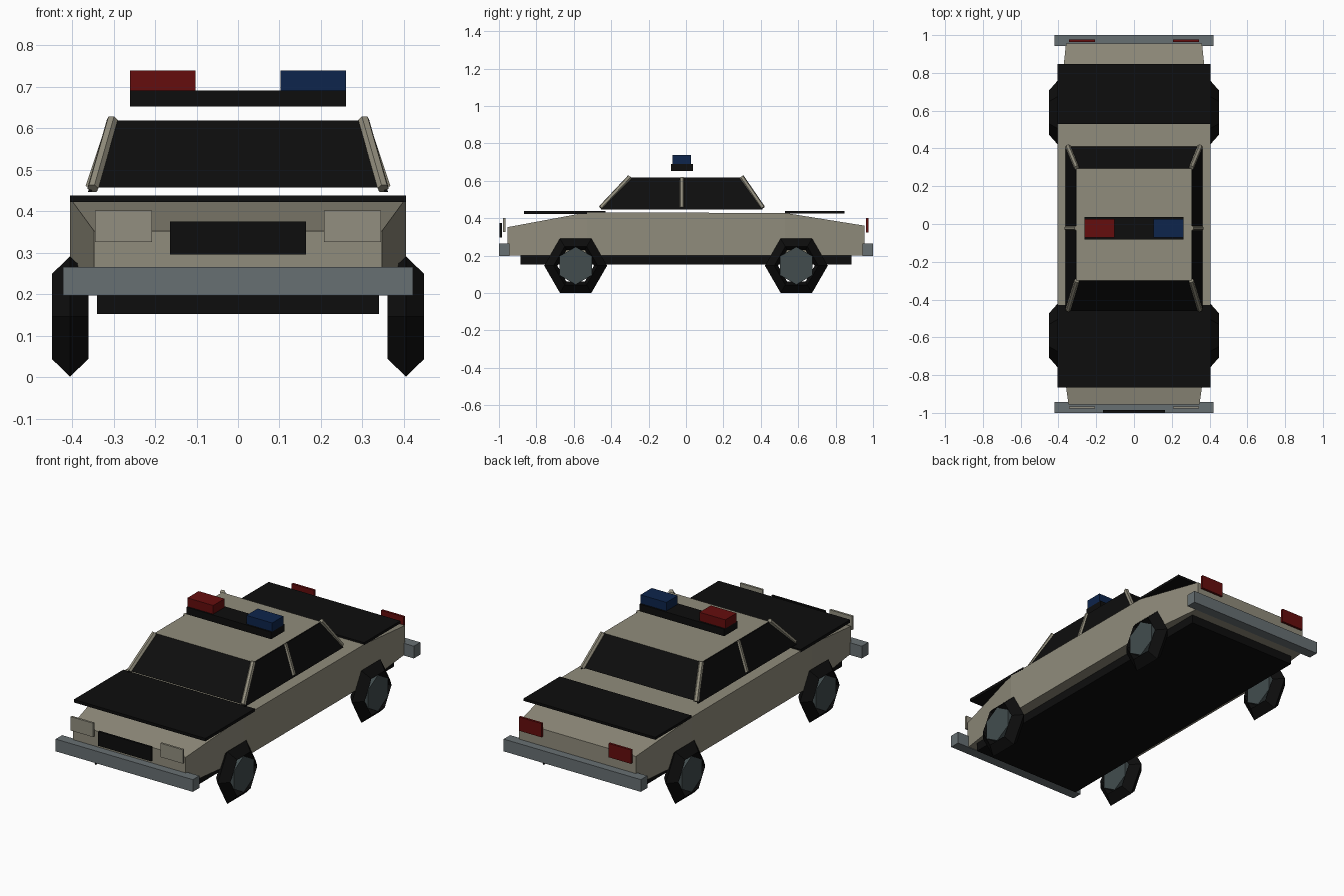
import bpy, bmesh, math
from mathutils import Vector

if "Cube" in bpy.data.objects:
    bpy.data.objects.remove(bpy.data.objects["Cube"])


def material(name, rgb):
    m = bpy.data.materials.new(name)
    m.diffuse_color = (*rgb, 1)
    m.use_nodes = True
    m.node_tree.nodes["Principled BSDF"].inputs["Base Color"].default_value = m.diffuse_color
    return m


BEIGE = material("beige paint", (0.28, 0.262, 0.2))
LAMP = material("headlight cream", (0.29, 0.275, 0.215))
BLACK = material("black", (0.004, 0.004, 0.004))
STEEL = material("bumper grey", (0.137, 0.16, 0.17))
HUB = material("hub grey", (0.054, 0.073, 0.076))
RED = material("red light", (0.13, 0.004, 0.004))
BLUE = material("blue light", (0.004, 0.018, 0.072))


def finish(name, bm, *mats):
    bmesh.ops.recalc_face_normals(bm, faces=bm.faces[:])
    me = bpy.data.meshes.new(name)
    bm.to_mesh(me)
    bm.free()
    for m in mats:
        me.materials.append(m)
    ob = bpy.data.objects.new(name, me)
    bpy.context.collection.objects.link(ob)
    return ob


def loft(bm, rings, closed=False):
    """Skin a list of equal point rings; cap the ends unless closed."""
    vs = [[bm.verts.new(p) for p in r] for r in rings]
    n = len(vs[0])
    pairs = list(zip(vs, vs[1:])) + ([(vs[-1], vs[0])] if closed else [])
    for a, b in pairs:
        for i in range(n):
            bm.faces.new((a[i], a[(i + 1) % n], b[(i + 1) % n], b[i]))
    if not closed:
        bm.faces.new(vs[0])
        bm.faces.new(vs[-1])


def box(name, x, y, z, mat):
    bm = bmesh.new()
    loft(bm, [[(x[0], y[0], h), (x[1], y[0], h), (x[1], y[1], h), (x[0], y[1], h)] for h in z])
    return finish(name, bm, mat)


def rod(name, a, b, r, mat):
    a, b = Vector(a), Vector(b)
    q = (b - a).to_track_quat('Z', 'Y')
    ring = [q @ Vector((r * math.cos(t * math.pi / 3), r * math.sin(t * math.pi / 3), 0)) for t in range(6)]
    bm = bmesh.new()
    loft(bm, [[c + p for p in ring] for c in (a, b)])
    return finish(name, bm, mat)


def hexagon(x, r, cy, cz, turn=0.0):
    return [(x, cy + r * math.cos(turn + i * math.pi / 3), cz + r * math.sin(turn + i * math.pi / 3))
            for i in range(6)]


# Body: tapered nose and tail
bm = bmesh.new()
loft(bm, [[(-w, y, 0.2), (w, y, 0.2), (w, y, top), (-w, y, top)]
          for y, w, top in ((-0.955, 0.347, 0.352), (-0.53, 0.405, 0.431),
                            (0.53, 0.405, 0.428), (0.955, 0.36, 0.36))])
finish("body", bm, BEIGE)
box("chassis", (-0.34, 0.34), (-0.885, 0.885), (0.152, 0.202), BLACK)

# Hood and trunk panels
box("hood_panel", (-0.405, 0.405), (-0.865, -0.43), (0.422, 0.438), BLACK)
box("trunk_panel", (-0.405, 0.405), (0.53, 0.848), (0.424, 0.438), BLACK)

# Cabin: dark glass sides, painted roof
bm = bmesh.new()
loft(bm, [[(-w, f, z), (w, f, z), (w, b, z), (-w, b, z)]
          for z, w, f, b in ((0.457, 0.352, -0.457, 0.41), (0.618, 0.304, -0.298, 0.295))])
bm.normal_update()
cabin = finish("cabin_glass", bm, BLACK, BEIGE)
for p in cabin.data.polygons:
    p.material_index = 1 if p.normal.z > 0.9 else 0

for s, side in ((-1, "left"), (1, "right")):
    # Side windows
    bm = bmesh.new()
    loft(bm, [[(s * (w - t), f, z), (s * w, f, z), (s * w, b, z), (s * (w - t), b, z)]
              for t, z, w, f, b in ((0.008, 0.446, 0.362, -0.455, 0.41),
                                    (0.008, 0.616, 0.307, -0.296, 0.294))])
    finish(side + "_window", bm, BLACK)
    # Pillars
    rod(side + "_front_pillar", (s * 0.35, -0.455, 0.455), (s * 0.303, -0.3, 0.62), 0.014, BEIGE)
    rod(side + "_rear_pillar", (s * 0.35, 0.41, 0.455), (s * 0.303, 0.297, 0.62), 0.014, BEIGE)
    rod(side + "_middle_pillar", (s * 0.357, -0.022, 0.457), (s * 0.304, -0.022, 0.616), 0.013, BEIGE)
    # Head and tail lights
    xs = sorted((s * 0.207, s * 0.345))
    box(side + "_headlight", xs, (-0.978, -0.966), (0.325, 0.402), LAMP)
    box(side + "_tail_light", xs, (0.963, 0.976), (0.323, 0.4), RED)
    # Roof lamps: red on one side, blue on the other
    box(side + "_roof_lamp", sorted((s * 0.102, s * 0.261)), (-0.072, 0.027), (0.69, 0.739),
        RED if s < 0 else BLUE)
    # Wheels: six-sided tyre ring of diamond section with a hub
    for y, end in ((-0.59, "front"), (0.59, "rear")):
        c = s * 0.405
        bm = bmesh.new()
        loft(bm, [hexagon(c + dx, r, y, 0.146)
                  for dx, r in ((0, 0.168), (0.044, 0.118), (0, 0.098), (-0.044, 0.118))], True)
        finish(f"{end}_{side}_tyre", bm, BLACK)
        bm = bmesh.new()
        loft(bm, [hexagon(c + dx, 0.101, y, 0.146, math.pi / 6) for dx in (-0.044, 0.044)])
        finish(f"{end}_{side}_hub", bm, HUB)

# Light bar, bumpers and grille
box("light_bar", (-0.261, 0.261), (-0.081, 0.037), (0.652, 0.691), BLACK)
box("front_bumper", (-0.422, 0.422), (-1.0, -0.943), (0.197, 0.265), STEEL)
box("rear_bumper", (-0.422, 0.422), (0.943, 1.0), (0.197, 0.265), STEEL)
box("grille", (-0.164, 0.164), (-0.997, -0.985), (0.296, 0.375), BLACK)
